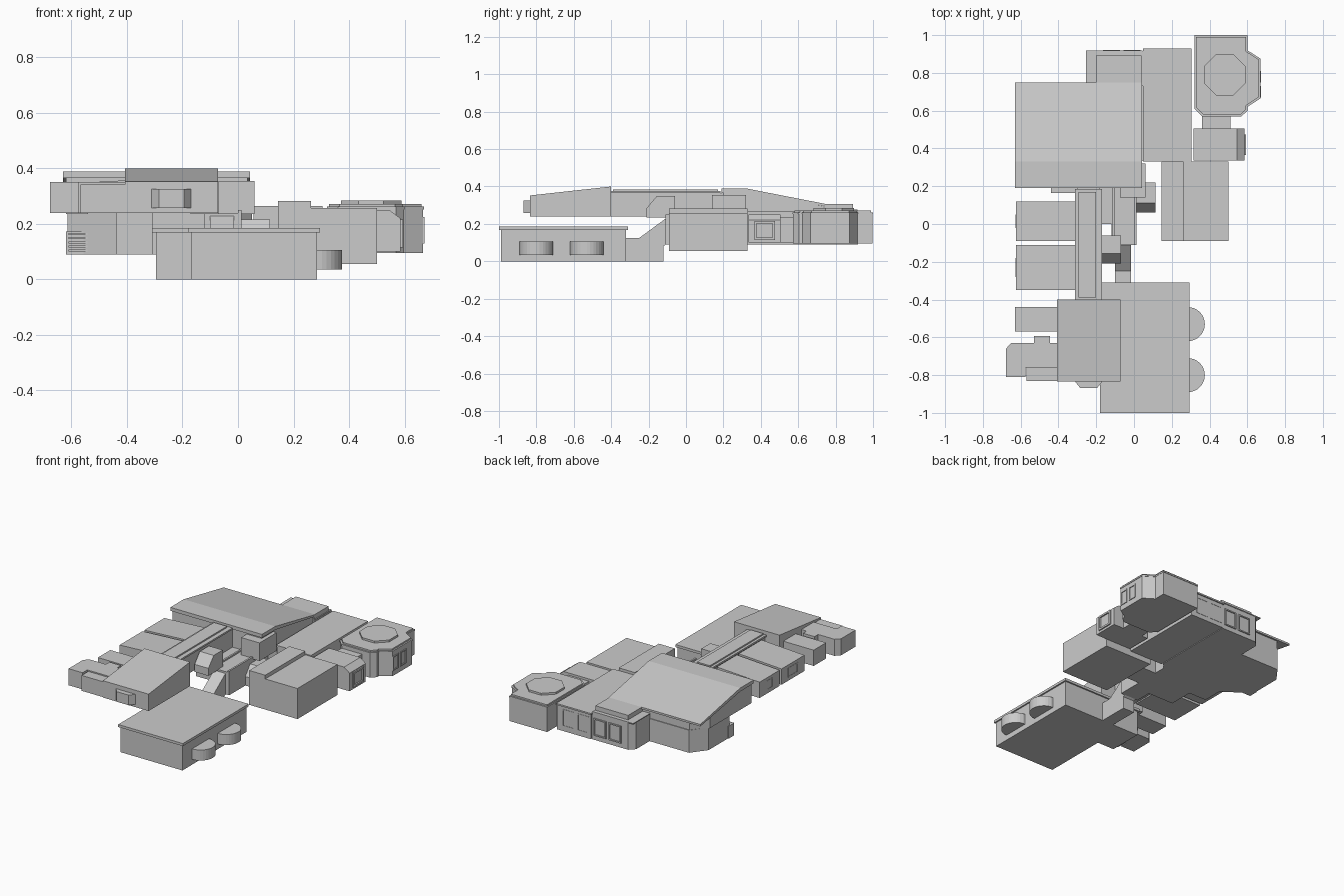
import bpy, bmesh, math


def extrude(name, pts, a, b, axis="z"):
    """Extrude a 2D outline: axis z takes (x, y), x takes (y, z), y takes (x, z)."""
    place = {"z": lambda u, v, w: (u, v, w),
             "x": lambda u, v, w: (w, u, v),
             "y": lambda u, v, w: (u, w, v)}[axis]
    bm = bmesh.new()
    lo = [bm.verts.new(place(u, v, a)) for u, v in pts]
    hi = [bm.verts.new(place(u, v, b)) for u, v in pts]
    bm.faces.new(lo)
    bm.faces.new(hi)
    n = len(pts)
    for i in range(n):
        j = (i + 1) % n
        bm.faces.new((lo[i], lo[j], hi[j], hi[i]))
    bmesh.ops.recalc_face_normals(bm, faces=bm.faces)
    me = bpy.data.meshes.new(name)
    bm.to_mesh(me)
    bm.free()
    ob = bpy.data.objects.new(name, me)
    bpy.context.collection.objects.link(ob)
    return ob


def box(name, x0, x1, y0, y1, z0, z1):
    return extrude(name, [(x0, y0), (x1, y0), (x1, y1), (x0, y1)], z0, z1)


def frame(name, axis, pos, u0, u1, z0, z1, t=0.012, d=0.006):
    """Raised window surround on a wall facing x or y."""
    for i, (a, b, c, e) in enumerate([(u0, u1, z0, z0 + t), (u0, u1, z1 - t, z1),
                                      (u0, u0 + t, z0 + t, z1 - t), (u1 - t, u1, z0 + t, z1 - t)]):
        if axis == "x":
            box(f"{name}_{i}", pos - d, pos + d, a, b, c, e)
        else:
            box(f"{name}_{i}", a, b, pos - d, pos + d, c, e)


# ---- Ground level: L-shaped front room with roof slab and round bays
extrude("lower_room", [(-0.17, -0.99), (0.285, -0.99), (0.285, -0.32), (-0.295, -0.32),
                       (-0.295, -0.55), (-0.17, -0.55)], 0, 0.168)
extrude("lower_roof", [(-0.18, -1.0), (0.295, -1.0), (0.295, -0.31), (-0.31, -0.31),
                       (-0.31, -0.56), (-0.18, -0.56)], 0.168, 0.185)
for i, cy in enumerate((-0.53, -0.80)):
    arc = [(0.285 + 0.09 * math.sin(math.pi * k / 16), cy - 0.09 * math.cos(math.pi * k / 16))
           for k in range(17)]
    extrude(f"round_bay_{i}", arc, 0.035, 0.105)

# ---- Enclosed stair from the lower room to the middle level
extrude("stair_tube", [(-0.32, 0), (-0.24, 0), (-0.10, 0.095), (-0.10, 0.235),
                       (-0.25, 0.125), (-0.32, 0.125)], -0.10, -0.015, "x")
extrude("stair_base", [(-0.25, 0), (-0.12, 0), (-0.12, 0.085)], -0.10, -0.015, "x")

# ---- Middle level
extrude("middle_core", [(-0.44, 0.165), (-0.31, 0.165), (-0.31, 0.0), (-0.12, 0.0), (-0.12, -0.11),
                        (0.012, -0.11), (0.012, 0.30), (0.05, 0.34), (0.05, 0.74), (-0.54, 0.74),
                        (-0.615, 0.64), (-0.615, 0.42), (-0.44, 0.30)], 0.09, 0.24)
for x in (-0.115, 0.0):
    box("terrace_wall", x, x + 0.012, -0.11, 0.30, 0.24, 0.25)
extrude("sloped_wing", [(-0.62, 0.09), (-0.44, 0.09), (-0.40, 0.24), (-0.51, 0.172), (-0.62, 0.172)],
        0.38, 0.44, "y")
for k in range(5):
    box(f"slat_{k}", -0.61, -0.51, 0.37, 0.385, 0.10 + k * 0.015, 0.107 + k * 0.015)
extrude("small_stair_cover", [(0.06, 0.09), (0.22, 0.09), (0.22, 0.215), (0.11, 0.215), (0.06, 0.15)],
        0.01, 0.115, "x")

# East room with its raised roof strip
box("east_room", 0.145, 0.50, -0.09, 0.33, 0.055, 0.258)
box("east_raised_roof", 0.145, 0.263, -0.09, 0.33, 0.258, 0.283)

# North-east room
box("north_room", 0.055, 0.305, 0.33, 0.92, 0.09, 0.255)
box("north_roof", 0.048, 0.305, 0.33, 0.928, 0.255, 0.265)

# Small annex with sloping outer edge, and link to the tower
extrude("annex", [(0.315, 0.10), (0.585, 0.10), (0.585, 0.22), (0.545, 0.25), (0.315, 0.25)],
        0.335, 0.505, "y")
frame("annex_window", "x", 0.588, 0.365, 0.475, 0.115, 0.215)
box("tower_link", 0.36, 0.51, 0.50, 0.58, 0.10, 0.235)

# Tower room with octagonal skylight
tower = [(0.32, 1.0), (0.60, 1.0), (0.60, 0.92), (0.67, 0.875), (0.67, 0.665), (0.60, 0.62),
         (0.60, 0.60), (0.57, 0.57), (0.36, 0.57), (0.32, 0.61)]


def scaled(pts, s, cx=0.48, cy=0.79):
    return [(cx + (x - cx) * s, cy + (y - cy) * s) for x, y in pts]


extrude("tower_room", scaled(tower, 0.985), 0.095, 0.258)
extrude("tower_cornice", tower, 0.252, 0.262)
extrude("tower_roof", scaled(tower, 0.95), 0.262, 0.272)
octagon = [(0.48 + 0.118 * math.cos(math.pi * (k + 0.5) / 4),
            0.79 + 0.118 * math.sin(math.pi * (k + 0.5) / 4)) for k in range(8)]
extrude("tower_skylight", octagon, 0.272, 0.285)
for i, y in enumerate((0.70, 0.78)):
    frame(f"tower_window_{i}", "x", 0.668, y - 0.03, y + 0.03, 0.13, 0.225, 0.008, 0.004)

# North porch with stepped roof and windows
extrude("north_porch", [(-0.25, 0.73), (0.05, 0.73), (0.05, 0.915), (-0.215, 0.915), (-0.25, 0.88)],
        0.09, 0.27)
box("porch_roof", -0.255, 0.045, 0.74, 0.918, 0.27, 0.276)
box("porch_raised_roof", -0.20, 0.04, 0.74, 0.893, 0.276, 0.306)
for i, x in enumerate((-0.12, -0.01, 0.11, 0.22)):
    frame(f"north_window_{i}", "y", 0.917, x - 0.045, x + 0.045, 0.12, 0.235, 0.008, 0.005)

# ---- Upper level: great hall, walls under an overhanging pitched roof
extrude("hall_walls", [(0.20, 0.24), (0.735, 0.24), (0.735, 0.295), (0.33, 0.37), (0.20, 0.37)],
        -0.54, 0.035, "x")
extrude("hall_west_wall", [(0.20, 0.235), (0.635, 0.235), (0.635, 0.315), (0.33, 0.37), (0.20, 0.37)],
        -0.62, -0.54, "x")
extrude("hall_corner", [(-0.62, 0.635), (-0.54, 0.635), (-0.54, 0.735)], 0.235, 0.30)
extrude("hall_roof", [(0.19, 0.365), (0.33, 0.365), (0.75, 0.293), (0.75, 0.306), (0.33, 0.388),
                      (0.19, 0.388)], -0.63, 0.043, "x")
box("hall_entry", -0.075, 0.06, 0.14, 0.32, 0.235, 0.355)
box("hall_entry_roof", -0.14, 0.0, 0.27, 0.33, 0.235, 0.365)

# Central corridor with raised roof strip
box("corridor", -0.30, -0.18, -0.41, 0.20, 0.24, 0.365)
box("corridor_roof", -0.312, -0.17, -0.40, 0.185, 0.365, 0.376)
box("corridor_ridge", -0.295, -0.20, -0.39, 0.17, 0.376, 0.385)
extrude("upper_stair_cover", [(-0.21, 0.235), (-0.06, 0.235), (-0.06, 0.35), (-0.155, 0.35), (-0.21, 0.285)],
        -0.172, -0.07, "x")

# Side rooms west of the corridor
for i, (y0, y1) in enumerate(((-0.09, 0.12), (-0.35, -0.11))):
    extrude(f"side_room_{i}", [(-0.625, 0.24), (-0.31, 0.24), (-0.31, 0.362), (-0.625, 0.345)],
            y0, y1, "y")
    frame(f"side_window_{i}", "x", -0.623, y0 + 0.07, y1 - 0.07, 0.26, 0.325, 0.008, 0.004)

# Front suite with sloping roof and bay window
extrude("front_suite", [(-0.835, 0.24), (-0.40, 0.24), (-0.40, 0.40), (-0.835, 0.352)],
        -0.407, -0.072, "x")
extrude("front_bay", [(-0.315, -0.83), (-0.285, -0.868), (-0.195, -0.868), (-0.165, -0.83)], 0.258, 0.325)
box("front_side_room", -0.63, -0.40, -0.57, -0.44, 0.24, 0.345)
extrude("front_west_room", [(-0.678, -0.81), (-0.575, -0.81), (-0.575, -0.76), (-0.40, -0.76),
                            (-0.40, -0.63), (-0.445, -0.63), (-0.445, -0.592), (-0.53, -0.592),
                            (-0.53, -0.63), (-0.65, -0.63), (-0.678, -0.66)], 0.24, 0.35)
box("front_west_porch", -0.568, -0.40, -0.83, -0.755, 0.24, 0.342)
